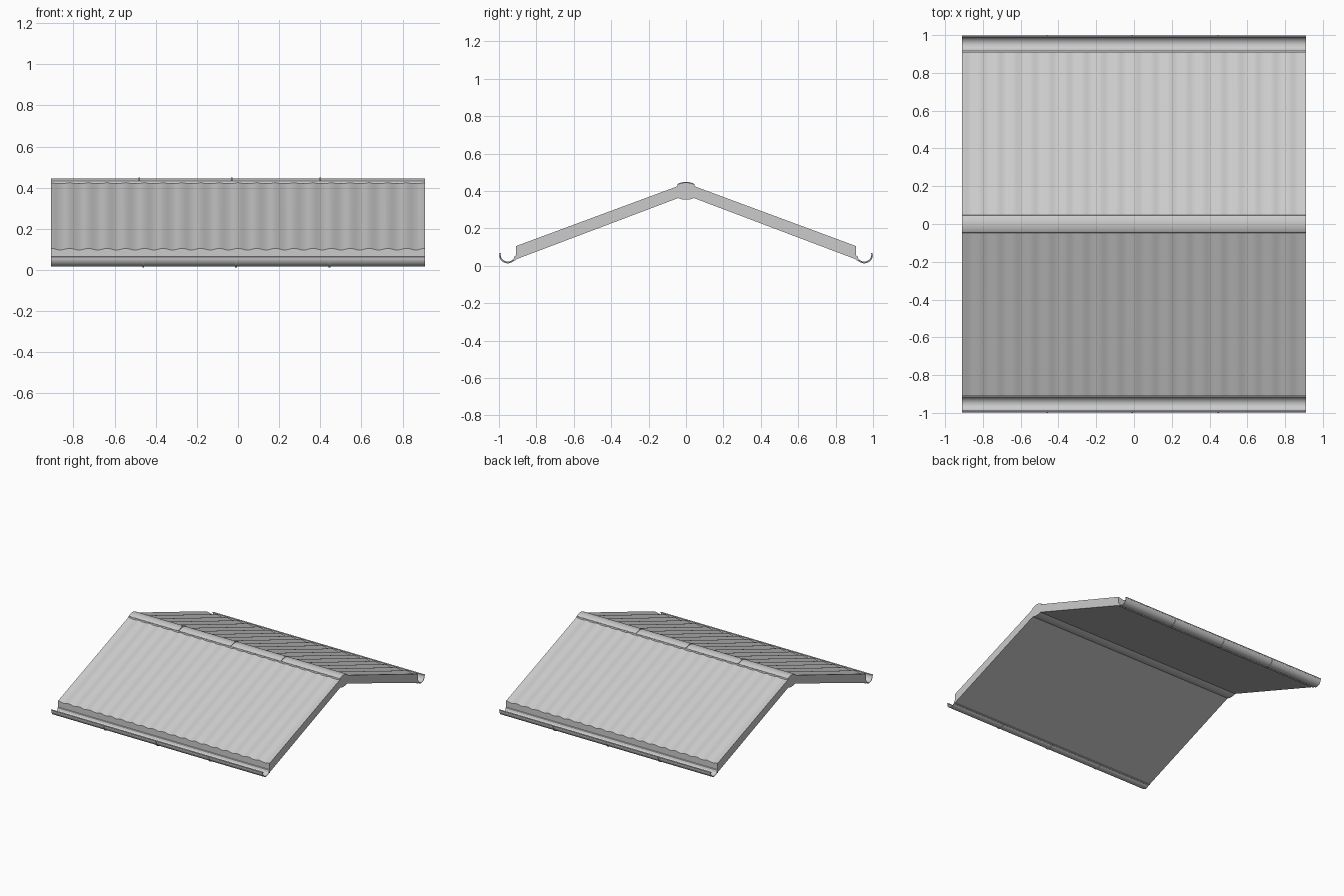
import bpy, bmesh, math

cube = bpy.data.objects.get("Cube")
if cube:
    bpy.data.objects.remove(cube, do_unlink=True)

HALF = 0.91      # half length along the ridge, also the eave distance
WAVES = 20

grey = bpy.data.materials.new("light_grey")
grey.use_nodes = True
colour = (0.6, 0.6, 0.6, 1)
grey.diffuse_color = colour
grey.node_tree.nodes["Principled BSDF"].inputs["Base Color"].default_value = colour


def finish(name, bm, smooth=True):
    bmesh.ops.recalc_face_normals(bm, faces=bm.faces)
    mesh = bpy.data.meshes.new(name)
    bm.to_mesh(mesh)
    bm.free()
    mesh.materials.append(grey)
    obj = bpy.data.objects.new(name, mesh)
    bpy.context.collection.objects.link(obj)
    if smooth:
        bpy.ops.object.select_all(action="DESELECT")
        obj.select_set(True)
        bpy.context.view_layer.objects.active = obj
        bpy.ops.object.shade_smooth_by_angle(angle=math.radians(35))
    return obj


def prism(name, profile, x0=-HALF, x1=HALF, smooth=True):
    """Extrude a closed (y, z) profile along x."""
    bm = bmesh.new()
    rings = [[bm.verts.new((x, y, z)) for y, z in profile] for x in (x0, x1)]
    n = len(profile)
    for i in range(n):
        j = (i + 1) % n
        bm.faces.new((rings[0][i], rings[0][j], rings[1][j], rings[1][i]))
    for ring in rings:
        bm.faces.new(ring)
    return finish(name, bm, smooth)


def arc(cy, cz, radius, start, end, steps=14):
    angles = [math.radians(start + (end - start) * i / steps) for i in range(steps + 1)]
    return [(cy + radius * math.cos(a), cz + radius * math.sin(a)) for a in angles]


def band(cy, cz, outer, inner, start, end):
    return arc(cy, cz, outer, start, end) + arc(cy, cz, inner, end, start)


def sheet(name, side):
    """Corrugated covering from eave to ridge."""
    bm = bmesh.new()
    count = WAVES * 8
    rows = []
    for i in range(count + 1):
        x = -HALF + 2 * HALF * i / count
        lift = 0.004 * math.cos(2 * math.pi * WAVES * i / count)
        rows.append([bm.verts.new((x, side * y, z + dz)) for y, z, dz in (
            (HALF, 0.101, lift), (0, 0.438, lift),
            (0, 0.426, 0), (HALF, 0.089, 0))])
    for a, b in zip(rows, rows[1:]):
        for k in range(4):
            m = (k + 1) % 4
            bm.faces.new((a[k], a[m], b[m], b[k]))
    bm.faces.new(rows[0])
    bm.faces.new(rows[-1])
    finish(name, bm)


for label, side in (("front", -1), ("back", 1)):
    def flip(profile):
        return [(side * y, z) for y, z in profile]

    # Sloping roof slab and its covering
    prism(label + "_slab", flip([(0, 0.378), (HALF, 0.034), (HALF, 0.094), (0, 0.431)]),
          smooth=False)
    sheet(label + "_corrugated_sheet", side)

    # Half-round gutter, rolled lip and wall strip
    prism(label + "_gutter", flip(band(0.953, 0.06, 0.043, 0.038, 195, 365)))
    prism(label + "_gutter_lip", flip(arc(0.993, 0.064, 0.005, 0, 315, 7)))
    prism(label + "_gutter_strip", flip([(0.908, 0.03), (0.926, 0.028),
                                         (0.916, 0.052), (0.908, 0.056)]), smooth=False)
    # Slim joints around the gutter
    for i, x in enumerate((-0.46, -0.01, 0.445)):
        prism(f"{label}_gutter_joint_{i + 1}",
              flip(band(0.953, 0.06, 0.047, 0.042, 200, 360)), x - 0.004, x + 0.004)

# Ridge cap with its joints
prism("ridge_cap", band(0, 0.353, 0.092, 0.083, 30 + 30, 120))
prism("ridge_cap_edges", [(-0.048, 0.420), (-0.046, 0.432), (0, 0.444),
                          (0.046, 0.432), (0.048, 0.420), (0, 0.432)])
for i, x in enumerate((-0.48, -0.03, 0.4)):
    prism(f"ridge_joint_{i + 1}", band(0, 0.353, 0.096, 0.09, 62, 118), x - 0.004, x + 0.004)

# Trim under the ridge
prism("under_ridge_trim", [(-0.042, 0.362), (-0.025, 0.356), (0, 0.353), (0.025, 0.356),
                           (0.042, 0.362), (0.03, 0.372), (0, 0.385), (-0.03, 0.372)])
